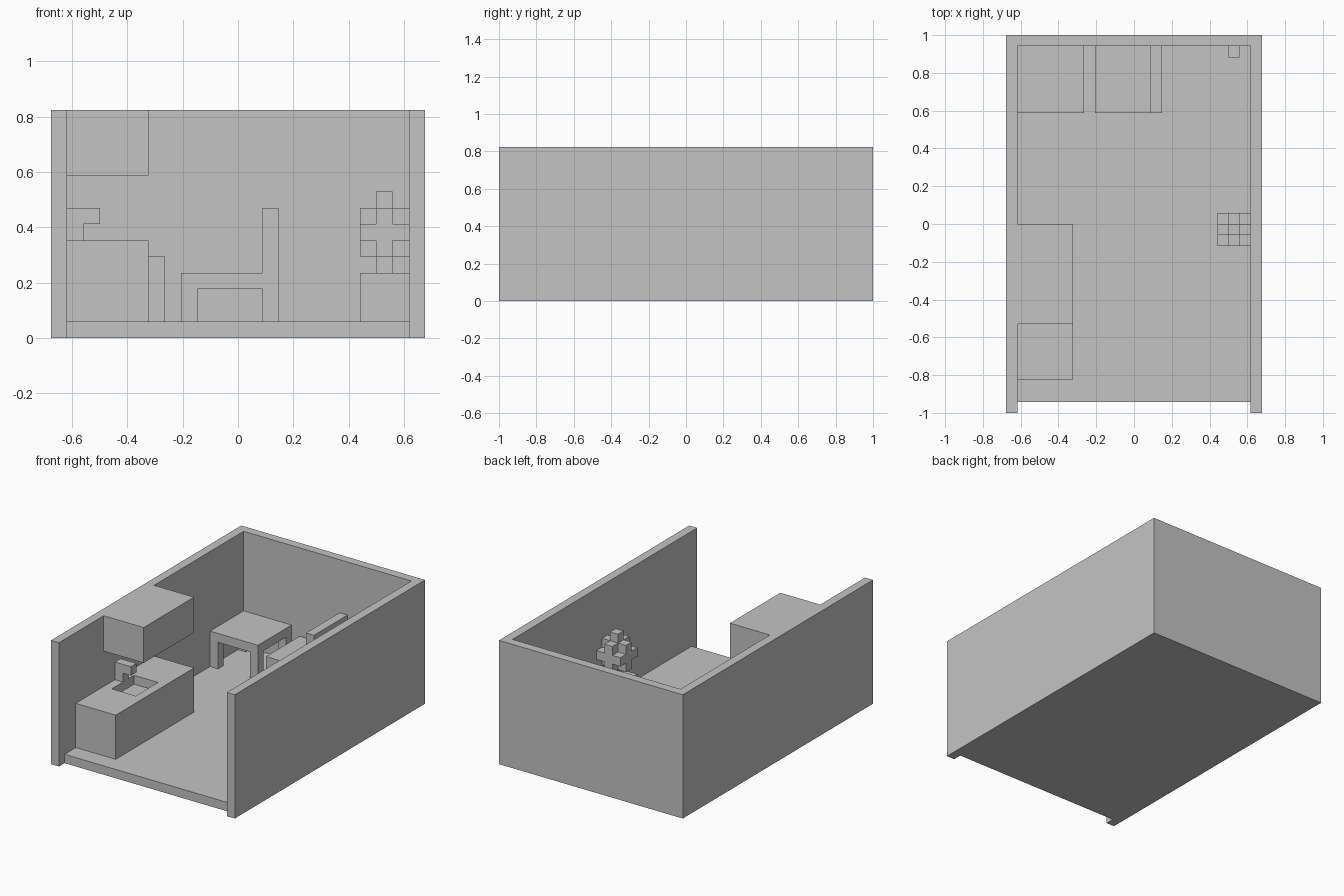
import bpy
from mathutils import Vector

default = bpy.data.objects.get("Cube")
if default:
    bpy.data.objects.remove(default, do_unlink=True)

U = 1 / 17  # one grid cell

grey = bpy.data.materials.new("plain_grey")
grey.use_nodes = True
colour = (0.55, 0.55, 0.55, 1)
grey.diffuse_color = colour
grey.node_tree.nodes["Principled BSDF"].inputs["Base Color"].default_value = colour


def block(name, x, y, z):
    """Box spanning the given cell ranges."""
    corners = [Vector((a, b, c)) * U for a in x for b in y for c in z]
    faces = [(0, 1, 3, 2), (4, 6, 7, 5), (0, 4, 5, 1),
             (2, 3, 7, 6), (0, 2, 6, 4), (1, 5, 7, 3)]
    mesh = bpy.data.meshes.new(name)
    mesh.from_pydata(corners, [], faces)
    mesh.materials.append(grey)
    obj = bpy.data.objects.new(name, mesh)
    bpy.context.scene.collection.objects.link(obj)
    return obj


def combine(obj, operation, *ranges):
    """Cut boxes from a part, or join boxes to it."""
    for span in ranges:
        tool = block("tool", *span)
        tool.hide_render = True
        mod = obj.modifiers.new("bool", 'BOOLEAN')
        mod.operation = operation
        mod.solver = 'EXACT'
        mod.object = tool
        bpy.context.view_layer.update()
        graph = bpy.context.evaluated_depsgraph_get()
        result = bpy.data.meshes.new_from_object(obj.evaluated_get(graph))
        obj.modifiers.clear()
        obj.data = result
        bpy.data.objects.remove(tool, do_unlink=True)


def cut(obj, *ranges):
    combine(obj, 'DIFFERENCE', *ranges)


# Room shell, open at the top and front, with the floor set back
room = block("room", (-11.5, 11.5), (-17, 17), (0, 14))
cut(room, ((-10.5, 10.5), (-18, 16), (1, 15)),
    ((-10.5, 10.5), (-18, -16), (-1, 2)))

# Kitchen counter with a sunken basin, tap and wall cupboard
counter = block("counter", (-10.5, -5.5), (-14, 0), (1, 6))
cut(counter, ((-9.5, -6.5), (-9, -5), (5, 7)))
tap = block("tap", (-10.5, -8.5), (-7, -6), (6, 8))
cut(tap, ((-9.5, -8), (-8, -5), (5, 7)))
block("wall_cupboard", (-10.5, -5.5), (-9, 0), (10, 14))

# Table on four legs
table = block("table", (-10.5, -4.5), (10, 16), (1, 5))
cut(table, ((-9.5, -5.5), (9, 17), (0, 4)),
    ((-11, -4), (11, 15), (0, 4)))

# Bench seat with a tall back
bench = block("bench", (-3.5, 2.5), (10, 16), (1, 8))
cut(bench, ((-4, 1.5), (9, 17), (4, 9)),
    ((-2.5, 1.5), (9, 17), (0, 3)),
    ((-4, 3), (11, 15), (0, 3)))

# Potted plant: stem, crossing leaf bars and a wide middle layer
block("plant_pot", (7.5, 10.5), (-2, 1), (1, 4))
plant = block("plant", (8.5, 9.5), (-1, 0), (4, 9))
combine(plant, 'UNION',
        ((8.5, 9.5), (-2, 1), (5, 8)),
        ((7.5, 10.5), (-1, 0), (5, 8)),
        ((7.5, 10.5), (-2, 1), (6, 7)))

# Knob on the back wall
block("wall_knob", (8.5, 9.5), (15, 16), (6, 7))
